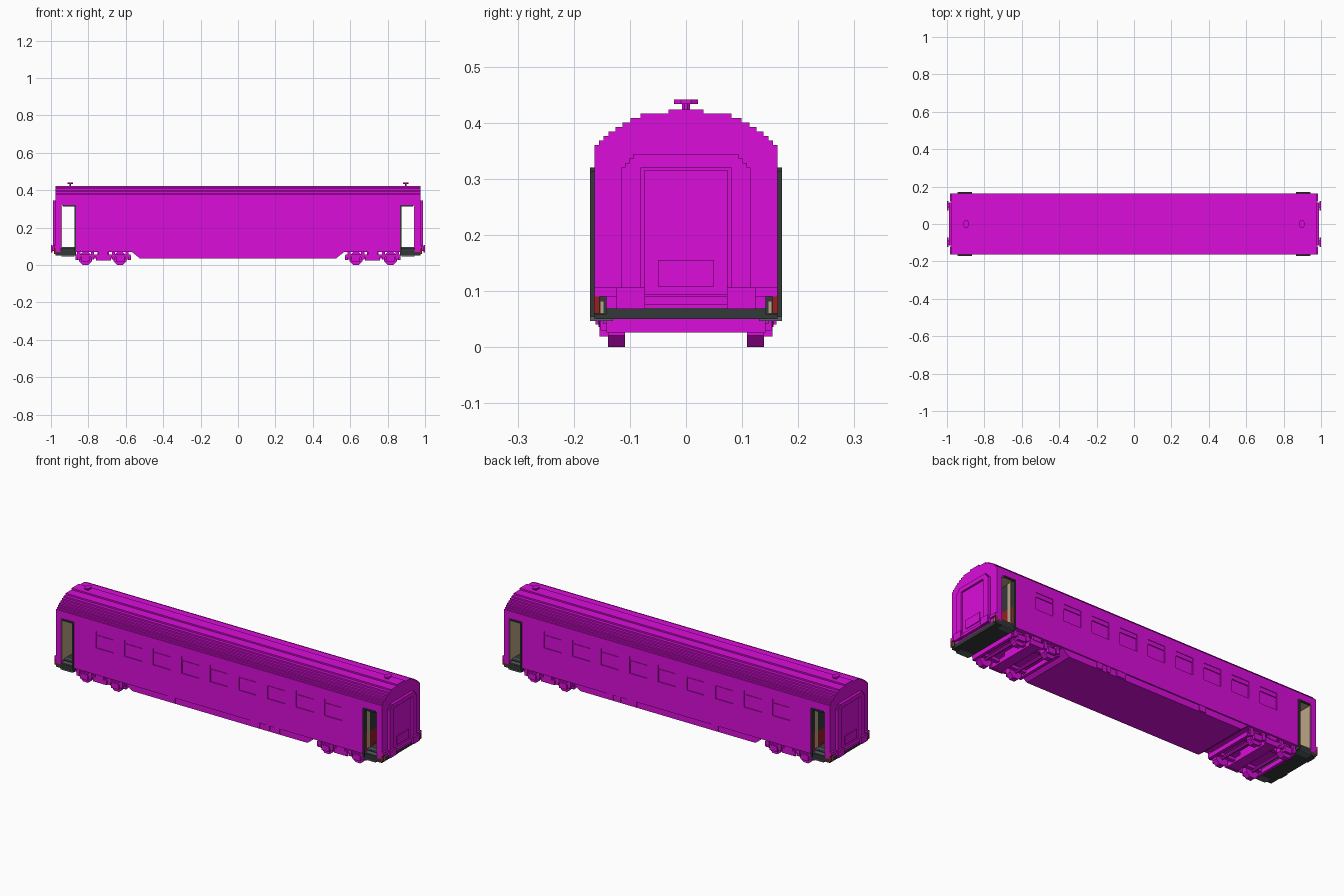
import bpy, bmesh, math
from mathutils import Matrix, Vector

old = bpy.data.objects.get("Cube")
if old:
    bpy.data.objects.remove(old, do_unlink=True)


def material(name, rgb):
    m = bpy.data.materials.new(name)
    m.use_nodes = True
    m.diffuse_color = (*rgb, 1)
    m.node_tree.nodes["Principled BSDF"].inputs["Base Color"].default_value = (*rgb, 1)
    return m


magenta = material("magenta", (0.7, 0.004, 0.7))
charcoal = material("charcoal", (0.035, 0.04, 0.04))
slate = material("slate grey", (0.1, 0.115, 0.125))
tan = material("tan", (0.5, 0.38, 0.24))
red = material("dark red", (0.3, 0.015, 0.015))
ENDS = (-1, 1)


def finish(name, bm, mat):
    bmesh.ops.recalc_face_normals(bm, faces=bm.faces)
    mesh = bpy.data.meshes.new(name)
    bm.to_mesh(mesh)
    bm.free()
    obj = bpy.data.objects.new(name, mesh)
    bpy.context.collection.objects.link(obj)
    mesh.materials.append(mat)
    return obj


def add_box(bm, x, y, z):
    """Box from (low, high) ranges on each axis."""
    size = Matrix.Diagonal((x[1] - x[0], y[1] - y[0], z[1] - z[0], 1))
    mid = Vector((sum(x), sum(y), sum(z))) / 2
    bmesh.ops.create_cube(bm, size=1, matrix=Matrix.Translation(mid) @ size)


def flip(r, s):
    return tuple(sorted((r[0] * s, r[1] * s)))


def boxes(name, mat, items, sides=(1,), ends=ENDS):
    """Boxes repeated at both ends (x) and on the given sides (y)."""
    bm = bmesh.new()
    for x, y, z in items:
        for sx in ends:
            for sy in sides:
                add_box(bm, flip(x, sx), flip(y, sy), z)
    return finish(name, bm, mat)


def add_prism(bm, points, low, high, axis):
    """Extrude a 2D outline along x (points are y, z) or y (points are x, z)."""
    place = (lambda p, t: (t, p[0], p[1])) if axis == "x" else (lambda p, t: (p[0], t, p[1]))
    rings = [[bm.verts.new(place(p, t)) for p in points] for t in (low, high)]
    n = len(points)
    for i in range(n):
        j = (i + 1) % n
        bm.faces.new((rings[0][i], rings[0][j], rings[1][j], rings[1][i]))
    bm.faces.new(rings[0])
    bm.faces.new(rings[1])


def stepped(bottom, half_widths, z, rise):
    """Symmetric outline whose top narrows in square steps."""
    right = [(half_widths[0], bottom), (half_widths[0], z)]
    for w in half_widths[1:]:
        right += [(w, z), (w, z + rise)]
        z += rise
    return right + [(-y, h) for y, h in reversed(right)]


def cut(obj, cutter):
    cutter.hide_render = True
    mod = obj.modifiers.new("cut", "BOOLEAN")
    mod.operation, mod.solver, mod.object = "DIFFERENCE", "EXACT", cutter
    dg = bpy.context.evaluated_depsgraph_get()
    mesh = bpy.data.meshes.new_from_object(obj.evaluated_get(dg))
    obj.modifiers.clear()
    obj.data = mesh
    bpy.data.objects.remove(cutter, do_unlink=True)


# Body shell with stepped roof, door openings and recessed windows
bm = bmesh.new()
roof = (0.163, 0.155, 0.147, 0.138, 0.126, 0.113, 0.099, 0.081, 0.031)
add_prism(bm, stepped(0.07, roof, 0.36, 0.008), -0.975, 0.975, "x")
body = finish("coach_body", bm, magenta)
bm = bmesh.new()
for s in ENDS:
    add_box(bm, flip((0.87, 0.945), s), (-0.3, 0.3), (0.06, 0.32))
    for i in range(9):
        x = (i - 4) * 0.171
        add_box(bm, (x - 0.052, x + 0.052), flip((0.158, 0.2), s), (0.215, 0.281))
        add_box(bm, (x - 0.052, x + 0.052), flip((0.160, 0.2), s), (0.285, 0.305))
cut(body, finish("opening_cutter", bm, magenta))

# Vestibule lining, floor and entrance steps
boxes("vestibule_end_wall", tan, [((0.941, 0.946), (-0.161, 0.161), (0.09, 0.32))])
boxes("vestibule_ceiling", tan, [((0.87, 0.945), (-0.161, 0.161), (0.316, 0.321))])
boxes("vestibule_partition", charcoal, [((0.869, 0.873), (-0.16, 0.16), (0.18, 0.32))])
boxes("partition_lower_panel", red, [((0.869, 0.873), (-0.16, 0.16), (0.09, 0.18))])
boxes("partition_edge", tan, [((0.872, 0.875), (0.12, 0.145), (0.09, 0.316))], ENDS)
boxes("vestibule_floor", charcoal, [((0.87, 0.945), (-0.135, 0.135), (0.07, 0.094)),
                                    ((0.865, 0.975), (-0.163, 0.163), (0.05, 0.075))])
boxes("entrance_steps", slate, [((0.873, 0.943), (0.13, 0.171), (0.047, 0.055)),
                                ((0.873, 0.943), (0.13, 0.16), (0.072, 0.08)),
                                ((0.873, 0.943), (0.13, 0.145), (0.088, 0.096))], ENDS)
boxes("door_frame", charcoal, [((0.866, 0.873), (0.155, 0.171), (0.05, 0.32)),
                               ((0.866, 0.935), (0.16, 0.171), (0.313, 0.32))], ENDS)

# Gangway surround with recessed end door
bm = bmesh.new()
outline = stepped(0.075, (0.115, 0.109, 0.101, 0.094), 0.32, 0.008)
for s in ENDS:
    add_prism(bm, outline, *flip((0.974, 0.99), s), "x")
gangway = finish("gangway_surround", bm, magenta)
cut(gangway, boxes("gangway_cutter", magenta, [((0.98, 1.1), (-0.08, 0.08), (0.09, 0.32))]))
boxes("end_door", magenta, [((0.978, 0.983), (-0.074, 0.074), (0.094, 0.316)),
                            ((0.98, 0.987), (-0.05, 0.05), (0.108, 0.155))])

# Buffers and end lamps
boxes("buffers", magenta, [((0.97, 0.992), (0.085, 0.112), (0.075, 0.1)),
                           ((0.991, 1.0), (0.073, 0.124), (0.068, 0.106)),
                           ((0.97, 0.984), (0.12, 0.163), (0.09, 0.106))], ENDS)
boxes("lamp_housing", charcoal, [((0.968, 0.979), (0.142, 0.163), (0.058, 0.091))], ENDS)
boxes("red_lamp", red, [((0.972, 0.983), (0.154, 0.164), (0.06, 0.09))], ENDS)
boxes("white_lamp", tan, [((0.972, 0.982), (0.146, 0.153), (0.06, 0.082))], ENDS)

# Underfloor fairing with sloped ends and equipment hatches
bm = bmesh.new()
add_prism(bm, [(-0.57, 0.072), (-0.525, 0.036), (0.525, 0.036), (0.57, 0.072)],
          -0.156, 0.156, "y")
finish("underfloor_fairing", bm, magenta)
hatches = [((x, x + w), (0.15, 0.161), (0.04, 0.074))
           for x, w in ((-0.305, 0.04), (0.185, 0.055), (0.28, 0.02), (0.325, 0.035))]
boxes("equipment_hatches", magenta, hatches, ENDS, (1,))

# Bogies: frames, cross beams, axle boxes, springs
frame = [((0.575, 0.865), (0.14, 0.148), (0.042, 0.056)),
         ((0.68, 0.76), (0.14, 0.152), (0.024, 0.05)),
         ((0.695, 0.745), (0.14, 0.155), (0.05, 0.072))]
for x in (0.63, 0.815):
    frame += [((x - 0.022, x + 0.022), (0.138, 0.154), (0.019, 0.049)),
              ((x - 0.045, x - 0.028), (0.14, 0.152), (0.03, 0.07)),
              ((x + 0.028, x + 0.045), (0.14, 0.152), (0.03, 0.07))]
boxes("bogie_side_frames", magenta, frame, ENDS)
beams = [((x - w, x + w), (-0.142, 0.142), (0.026, 0.05))
         for x, w in ((0.58, 0.008), (0.72, 0.03), (0.86, 0.008))]
beams += [((0.575, 0.865), (-0.105, -0.085), (0.034, 0.05)),
          ((0.575, 0.865), (0.085, 0.105), (0.034, 0.05)),
          ((0.69, 0.75), (-0.05, 0.05), (0.05, 0.072))]
boxes("bogie_cross_beams", magenta, beams)

# Wheels and axles
bm = bmesh.new()
for s in ENDS:
    for x in (0.63, 0.815):
        for y, r, depth in ((-0.124, 0.038, 0.03), (0.124, 0.038, 0.03), (0, 0.009, 0.24)):
            turn = Matrix.Rotation(math.pi / 2, 4, "X") @ Matrix.Rotation(math.pi / 8, 4, "Z")
            bmesh.ops.create_cone(bm, cap_ends=True, segments=8, radius1=r, radius2=r, depth=depth,
                                  matrix=Matrix.Translation((s * x, y, 0.035)) @ turn)
finish("wheels_and_axles", bm, magenta)

# Roof vents: short stem under an octagonal cap
bm = bmesh.new()
for s in ENDS:
    for z, r, h in ((0.428, 0.008, 0.012), (0.437, 0.023, 0.008)):
        shape = Matrix.Diagonal((0.7, 1, 1, 1)) @ Matrix.Rotation(math.pi / 8, 4, "Z")
        bmesh.ops.create_cone(bm, cap_ends=True, segments=8, radius1=r, radius2=r, depth=h,
                              matrix=Matrix.Translation((s * 0.897, 0, z)) @ shape)
finish("roof_vents", bm, magenta)
